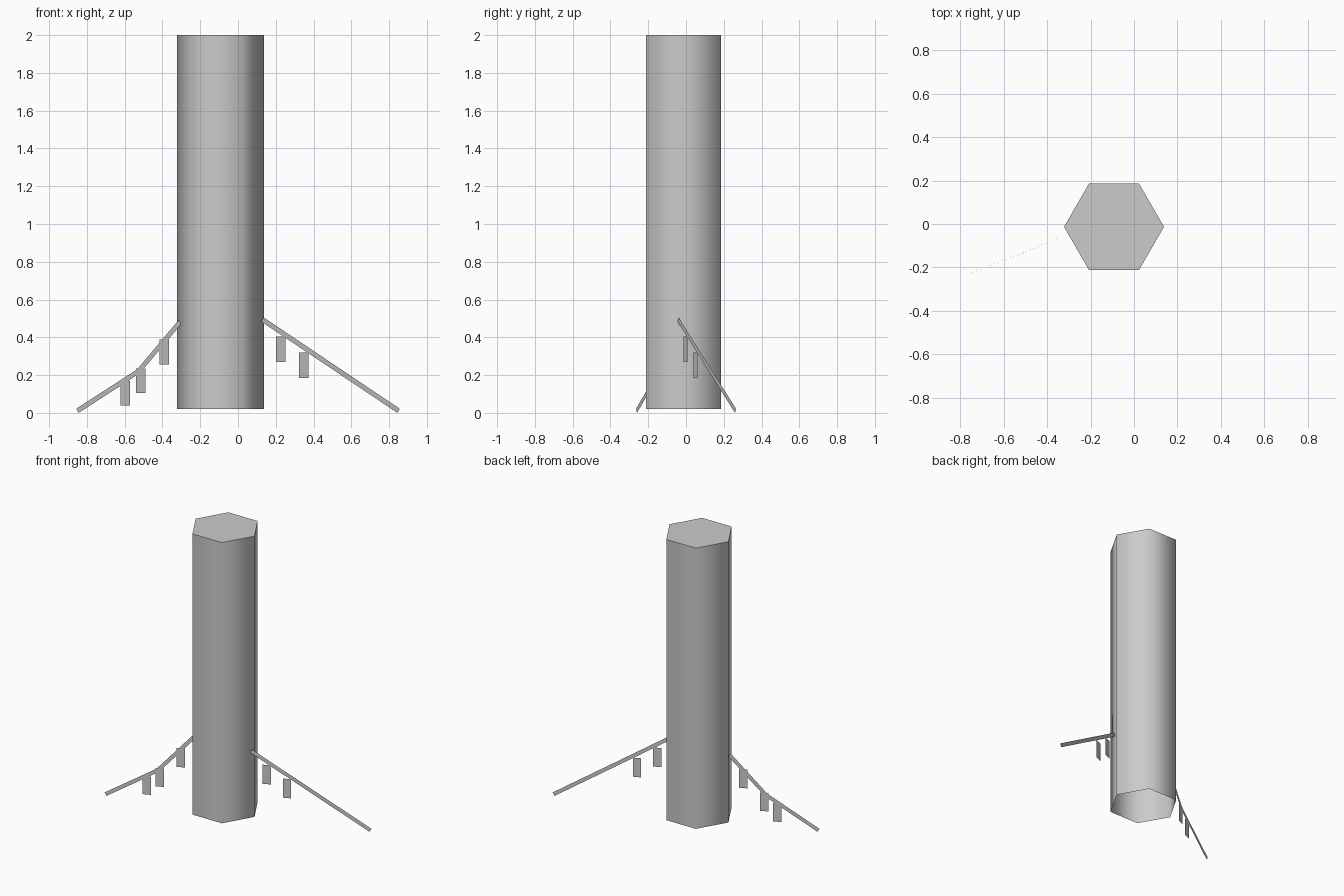
import bpy, bmesh, math
from mathutils import Vector

cube = bpy.data.objects.get("Cube")
if cube:
    bpy.data.objects.remove(cube, do_unlink=True)

GREY = (0.6, 0.6, 0.6, 1.0)
grey = bpy.data.materials.new("plain grey")
grey.use_nodes = True
grey.diffuse_color = GREY
grey.node_tree.nodes["Principled BSDF"].inputs["Base Color"].default_value = GREY


def add_object(name, bm):
    mesh = bpy.data.meshes.new(name)
    bm.to_mesh(mesh)
    bm.free()
    mesh.materials.append(grey)
    obj = bpy.data.objects.new(name, mesh)
    bpy.context.collection.objects.link(obj)
    return obj


def add_column(center, radius, bottom, top):
    """Six-sided smooth tube, open below, with a crisp flat lid."""
    bm = bmesh.new()
    rings = []
    for z in (bottom, top):
        rings.append([bm.verts.new((center[0] + radius * math.cos(i * math.pi / 3),
                                    center[1] + radius * math.sin(i * math.pi / 3), z))
                      for i in range(6)])
    low, high = rings
    for i in range(6):
        j = (i + 1) % 6
        bm.faces.new((low[i], low[j], high[j], high[i])).smooth = True
    lid = bm.faces.new(high)
    for edge in lid.edges:
        edge.smooth = False
    add_object("column", bm)


def add_rope(name, points, width):
    """Flat strip standing in a vertical plane along a path."""
    points = [Vector(p) for p in points]
    bm = bmesh.new()
    pairs = []
    for i, p in enumerate(points):
        along = (points[min(i + 1, len(points) - 1)] - points[max(i - 1, 0)]).normalized()
        up = (Vector((0, 0, 1)) - along * along.z).normalized() * width / 2
        pairs.append((bm.verts.new(p - up), bm.verts.new(p + up)))
    for a, b in zip(pairs, pairs[1:]):
        bm.faces.new((a[0], b[0], b[1], a[1]))
    add_object(name, bm)


def add_flag(name, points, x, bottom, top, width=0.05):
    """Upright flat tag hanging in the plane of the rope at a given x."""
    for a, b in zip(points, points[1:]):
        if min(a[0], b[0]) <= x <= max(a[0], b[0]):
            slope = (b[1] - a[1]) / (b[0] - a[0])
            y = a[1] + slope * (x - a[0])
    h = width / 2
    bm = bmesh.new()
    bm.faces.new([bm.verts.new((x + s * h, y + s * h * slope, z))
                  for s, z in ((-1, bottom), (1, bottom), (1, top), (-1, top))])
    add_object(name, bm)


# Column
add_column((-0.092, -0.013), 0.23, 0.02, 2.0)

# Ropes with their hanging tags: x, bottom and top of each tag
ropes = {
    "left": ([(0.13, -0.042, 0.494), (0.85, 0.262, 0.011)],
             [(0.226, 0.27, 0.405), (0.347, 0.185, 0.32)]),
    "right": ([(-0.308, -0.045, 0.48), (-0.527, -0.14, 0.22), (-0.85, -0.262, 0.011)],
              [(-0.39, 0.255, 0.388), (-0.516, 0.105, 0.235), (-0.596, 0.04, 0.168)]),
}
for side, (path, flags) in ropes.items():
    add_rope(side + "_rope", path, 0.026)
    for n, (x, bottom, top) in enumerate(flags, 1):
        add_flag(f"{side}_tag_{n}", path, x, bottom, top)
